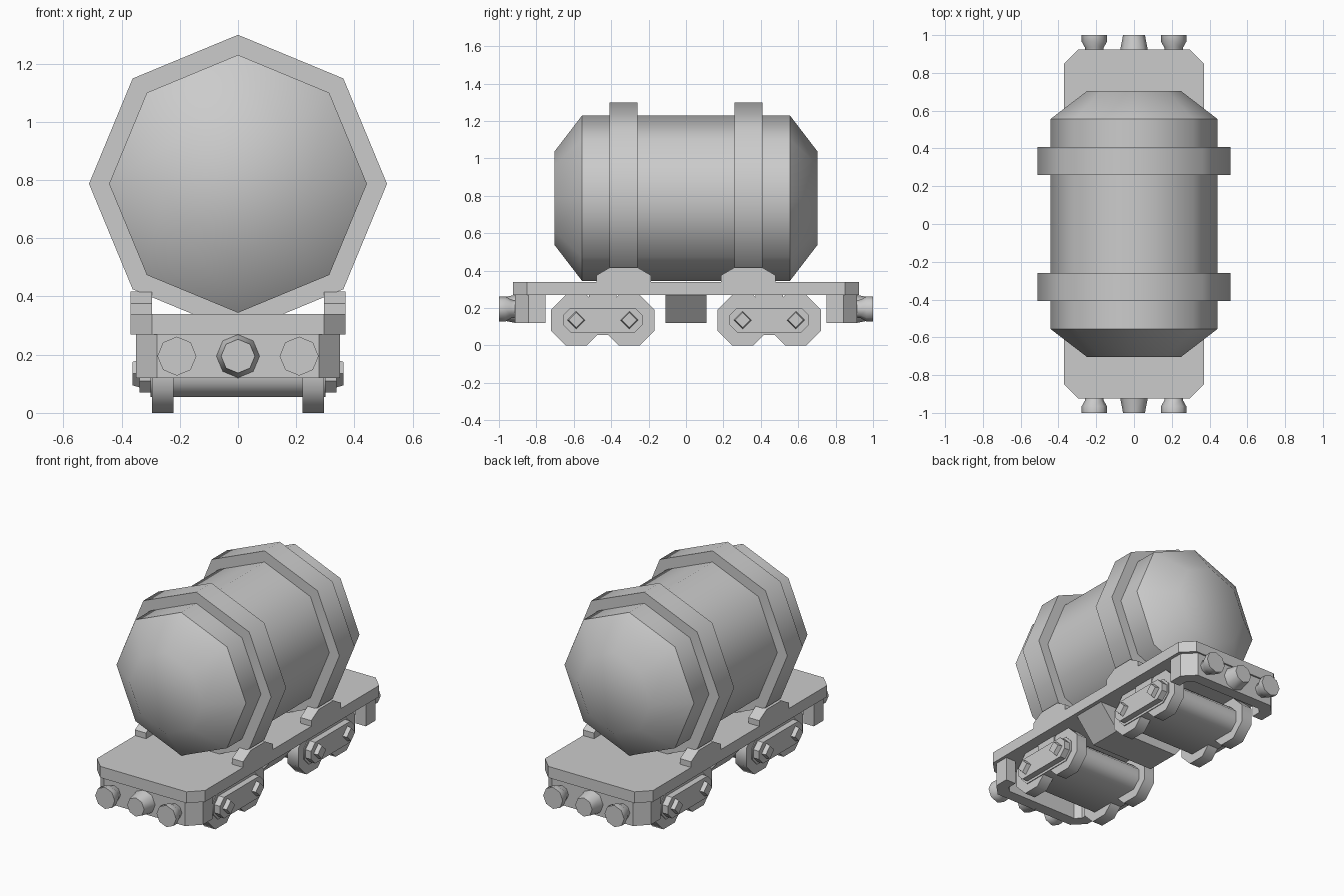
import bpy, bmesh
from math import sin, cos, pi, radians
from mathutils import Vector

if "Cube" in bpy.data.objects:
    bpy.data.objects.remove(bpy.data.objects["Cube"])


def place(axis, a, b, d):
    """Map a 2D profile point (a, b) and a depth d to 3D."""
    return Vector({'x': (d, a, b), 'y': (a, d, b), 'z': (a, b, d)}[axis])


def loft(name, axis, rings, smooth=False):
    """Skin a list of (depth, profile points) rings and cap both ends."""
    bm = bmesh.new()
    loops = [[bm.verts.new(place(axis, a, b, d)) for a, b in pts] for d, pts in rings]
    n = len(loops[0])
    for lo, hi in zip(loops, loops[1:]):
        for i in range(n):
            j = (i + 1) % n
            bm.faces.new((lo[i], lo[j], hi[j], hi[i]))
    bm.faces.new(loops[0])
    bm.faces.new(loops[-1])
    bmesh.ops.recalc_face_normals(bm, faces=bm.faces)
    mesh = bpy.data.meshes.new(name)
    bm.to_mesh(mesh)
    bm.free()
    ob = bpy.data.objects.new(name, mesh)
    bpy.context.collection.objects.link(ob)
    if smooth:
        bpy.ops.object.select_all(action='DESELECT')
        ob.select_set(True)
        bpy.context.view_layer.objects.active = ob
        bpy.ops.object.shade_smooth_by_angle(angle=radians(47))
    return ob


def prism(name, axis, pts, lo, hi, smooth=False):
    return loft(name, axis, [(lo, pts), (hi, pts)], smooth)


def ngon(a, b, r, n=8, turn=0.0):
    return [(a + r * cos(2 * pi * i / n + turn), b + r * sin(2 * pi * i / n + turn))
            for i in range(n)]


def box(a0, a1, b0, b1):
    return [(a0, b0), (a1, b0), (a1, b1), (a0, b1)]


def long_octagon(cy, cz, hy, hz, c):
    """Rectangle with cut corners."""
    return [(cy + sy * y, cz + sz * z) for sy, sz, y, z in (
        (1, -1, hy, hz - c), (1, 1, hy, hz - c), (1, 1, hy - c, hz), (-1, 1, hy - c, hz),
        (-1, 1, hy, hz - c), (-1, -1, hy, hz - c), (-1, -1, hy - c, hz), (1, -1, hy - c, hz))]


# Octagonal tank with tapered ends
TZ = 0.787
loft("tank", 'y', [(y, ngon(0, TZ, r)) for y, r in
                   ((-0.703, 0.25), (-0.555, 0.443), (0.555, 0.443), (0.703, 0.25))], True)

# Deck with cut corners, and the tapered box under its middle
prism("deck", 'z', long_octagon(0, 0, 0.37, 0.925, 0.075), 0.27, 0.34)
loft("under_box", 'y', [(y, [(-0.22, 0.12), (0.22, 0.12), (0.35, 0.275), (-0.35, 0.275)])
                        for y in (-0.11, 0.11)])

for s, end in ((-1, "front"), (1, "back")):
    # Band around the tank
    prism(f"{end}_tank_band", 'y', ngon(0, TZ, 0.512), s * 0.26, s * 0.408, True)

    # U-shaped end beam
    outer = [(-0.35, 0.75), (-0.35, 0.842), (-0.278, 0.915),
             (0.278, 0.915), (0.35, 0.842), (0.35, 0.75)]
    inner = [(0.28, 0.75), (0.28, 0.81), (0.248, 0.842),
             (-0.248, 0.842), (-0.28, 0.81), (-0.28, 0.75)]
    prism(f"{end}_end_beam", 'z', [(x, s * y) for x, y in outer + inner], 0.12, 0.275)

    # Buffers and central coupling
    for x, side in ((-0.21, "left"), (0.21, "right")):
        loft(f"{end}_{side}_buffer", 'y', [(s * y, ngon(x, 0.195, r)) for y, r in
                                           ((0.9, 0.045), (0.935, 0.05), (0.965, 0.067), (1.0, 0.067))], True)
    loft(f"{end}_coupling", 'y', [(s * y, ngon(0, 0.195, r)) for y, r in
                                  ((0.9, 0.077), (1.0, 0.058))], True)

    # Bogie body and pivot block
    cy = s * 0.445
    prism(f"{end}_bogie_body", 'x', long_octagon(cy, 0.135, 0.225, 0.08, 0.047), -0.3, 0.3, True)
    prism(f"{end}_bogie_pivot", 'x', box(cy - 0.073, cy + 0.073, 0.17, 0.275), -0.3, 0.3)

    for m, side in ((-1, "left"), (1, "right")):
        # Saddle on the deck edge, beside the band
        yb = s * 0.333
        saddle = [(yb + a, z) for a, z in ((-0.145, 0.335), (0.145, 0.335), (0.145, 0.375),
                                           (0.073, 0.417), (-0.073, 0.417), (-0.145, 0.375))]
        prism(f"{end}_{side}_saddle", 'x', saddle, m * 0.295, m * 0.37)

        # Bogie side plate, wheels and axle bolts
        prism(f"{end}_{side}_side_plate", 'x',
              long_octagon(cy, 0.135, 0.213, 0.065, 0.04), m * 0.29, m * 0.338)
        for k, pos in ((-1, "fore"), (1, "aft")):
            wy = cy + k * 0.142
            prism(f"{end}_{side}_{pos}_wheel", 'x',
                  ngon(wy, 0.135, 0.135 / cos(pi / 8), 8, pi / 8), m * 0.222, m * 0.295, True)
            loft(f"{end}_{side}_{pos}_axle_bolt", 'x',
                 [(m * 0.33, ngon(wy, 0.135, 0.05, 4)), (m * 0.363, ngon(wy, 0.135, 0.04, 4))])
